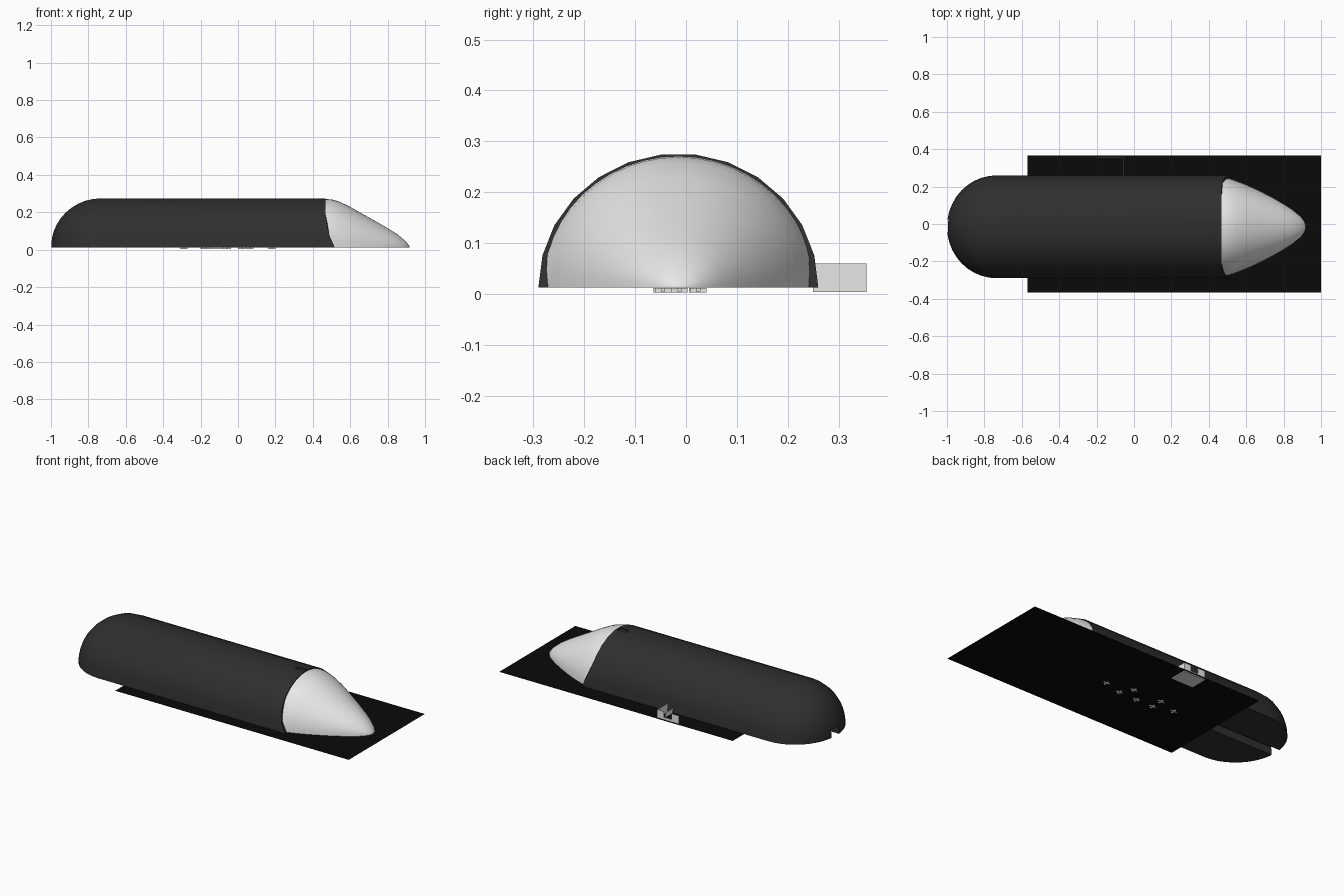
import bpy, bmesh
from math import sin, cos, pi, radians

if "Cube" in bpy.data.objects:
    bpy.data.objects.remove(bpy.data.objects["Cube"])


def material(name, value):
    m = bpy.data.materials.new(name)
    m.use_nodes = True
    color = (value, value, value, 1)
    m.diffuse_color = color
    m.node_tree.nodes["Principled BSDF"].inputs["Base Color"].default_value = color
    return m


charcoal = material("charcoal", 0.028)
black = material("black", 0.003)
pale = material("pale_grey", 0.8)


def finish(bm, name, mat):
    bmesh.ops.recalc_face_normals(bm, faces=bm.faces)
    mesh = bpy.data.meshes.new(name)
    bm.to_mesh(mesh)
    bm.free()
    mesh.materials.append(mat)
    ob = bpy.data.objects.new(name, mesh)
    bpy.context.collection.objects.link(ob)
    return ob


def boxes(name, mat, spans):
    """One object from boxes given as (x0, x1, y0, y1, z0, z1)."""
    bm = bmesh.new()
    for x0, x1, y0, y1, z0, z1 in spans:
        cube = bmesh.ops.create_cube(bm, size=1)
        for v in cube["verts"]:
            v.co = ((x0 + x1) / 2 + v.co.x * (x1 - x0),
                    (y0 + y1) / 2 + v.co.y * (y1 - y0),
                    (z0 + z1) / 2 + v.co.z * (z1 - z0))
    return finish(bm, name, mat)


MID_Y, BASE = -0.015, 0.013


def loft(name, mat, sections, segments, flare):
    """Half-round hull through (x, half width, height); flare sweeps the foot forward."""
    bm = bmesh.new()
    rings = []
    for i, (x, w, h) in enumerate(sections):
        ring = []
        for k in range(segments + 1):
            a = pi * k / segments
            shift = 0.05 * (1 - sin(a)) ** 3 if i == flare else 0
            ring.append(bm.verts.new((x + shift, MID_Y + w * cos(a), BASE + h * sin(a))))
        rings.append(ring)
    for a, b in zip(rings, rings[1:]):
        for k in range(segments + 1):
            n = (k + 1) % (segments + 1)
            bm.faces.new((a[k], a[n], b[n], b[k]))
    bm.faces.new(rings[0])
    bm.faces.new(rings[-1])
    return finish(bm, name, mat)


def smooth(ob):
    bpy.ops.object.select_all(action="DESELECT")
    ob.select_set(True)
    bpy.context.view_layer.objects.active = ob
    bpy.ops.object.shade_smooth_by_angle(angle=radians(35))


# Long hull with a rounded tail
tail = [(-0.735 - 0.265 * sin(t), 0.275 * cos(t), 0.263 * cos(t))
        for t in (radians(89.5 * (1 - i / 10)) for i in range(11))]
hull = loft("hull", charcoal, tail + [(0.467, 0.275, 0.263)], 13, 11)

# Underside channel and small slot on the top edge
cutter = boxes("channel_cutter", charcoal, [
    (-1.1, 0.40, -0.042, 0.025, -0.05, 0.06),
    (0.40, 0.46, -0.025, 0.005, 0.268, 0.35)])
cutter.hide_render = True
cutter.hide_set(True)
cut = hull.modifiers.new("channel", "BOOLEAN")
cut.object = cutter
cut.operation = "DIFFERENCE"
cut.solver = "EXACT"
bpy.context.view_layer.objects.active = hull
bpy.ops.object.modifier_apply(modifier=cut.name)
bpy.data.objects.remove(cutter)
smooth(hull)

# Pale nose tapering down to the ground
nose = loft("nose", pale, [
    (0.462, 0.268, 0.258), (0.50, 0.262, 0.256), (0.54, 0.248, 0.245),
    (0.60, 0.225, 0.216), (0.67, 0.193, 0.176), (0.74, 0.157, 0.137),
    (0.80, 0.122, 0.102), (0.85, 0.089, 0.071), (0.89, 0.056, 0.038),
    (0.91, 0.030, 0.016), (0.918, 0.008, 0.004)], 24, 0)
smooth(nose)

# Thin black base sheet
bm = bmesh.new()
bm.faces.new([bm.verts.new((x, y, 0.0105)) for x, y in
              ((-0.57, -0.365), (1, -0.365), (1, 0.365), (-0.57, 0.365))])
finish(bm, "base_sheet", black)

# Open bracket beside the hull, with a notched back wall
boxes("bracket", pale, [
    (-0.2, -0.055, 0.25, 0.355, 0.004, 0.006),
    (-0.058, -0.055, 0.25, 0.355, 0.004, 0.06),
    (-0.092, -0.09, 0.25, 0.33, 0.004, 0.04),
    (-0.2, -0.15, 0.352, 0.355, 0.004, 0.06),
    (-0.15, -0.1, 0.352, 0.355, 0.004, 0.025),
    (-0.1, -0.055, 0.352, 0.355, 0.004, 0.06)])

# Small crossed studs under the sheet
studs = []
for x, y in ((0.18, -0.013), (0.02, 0.024), (0.064, -0.045), (-0.057, -0.048),
             (-0.17, 0.022), (-0.17, -0.048), (-0.29, -0.015)):
    studs.append((x - 0.02, x + 0.02, y - 0.004, y + 0.004, 0.005, 0.012))
    studs.append((x - 0.004, x + 0.004, y - 0.016, y + 0.016, 0.003, 0.012))
boxes("studs", pale, studs)
